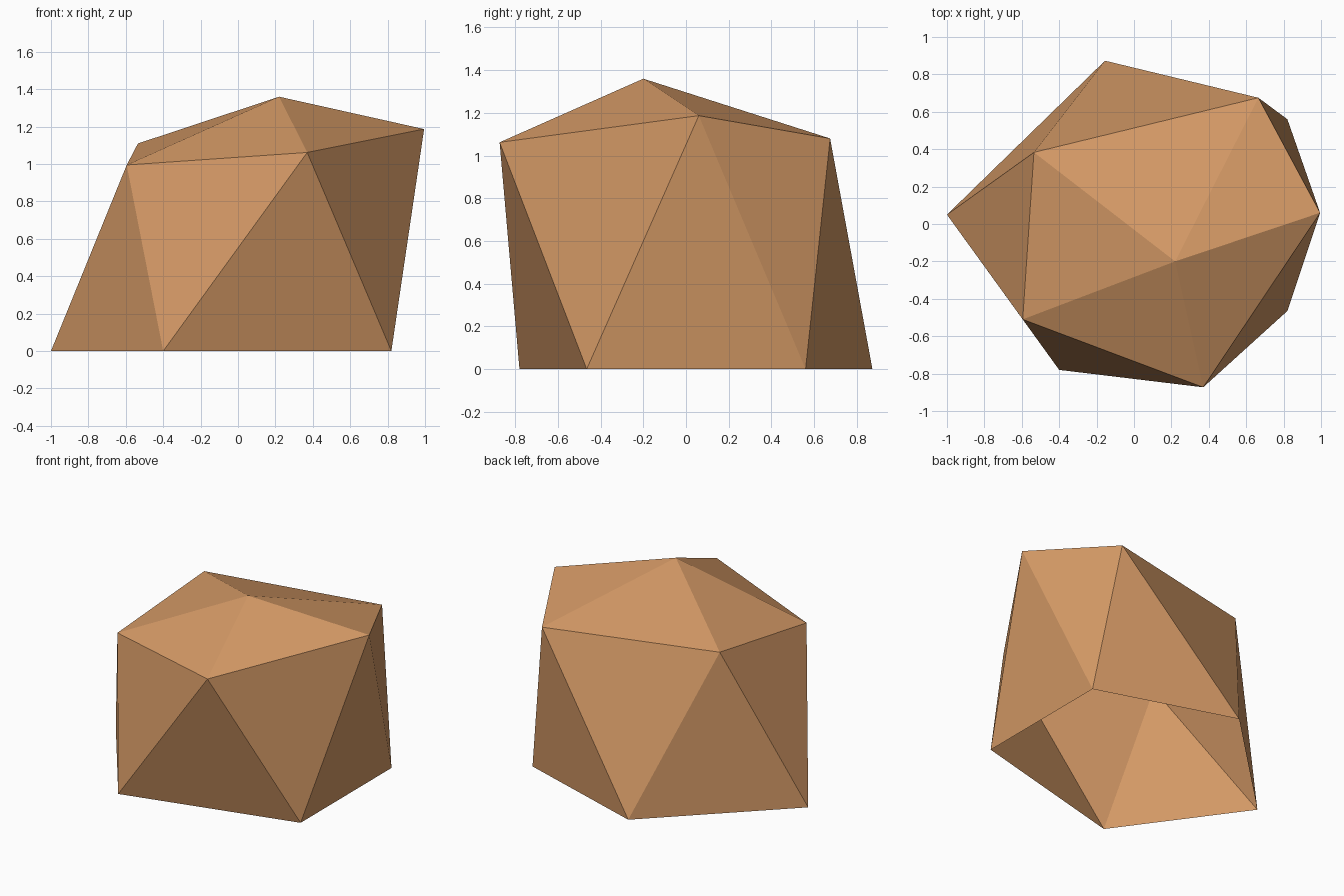
import bpy
import bmesh

if "Cube" in bpy.data.objects:
    bpy.data.objects.remove(bpy.data.objects["Cube"])

# Sandstone colour
stone = bpy.data.materials.new("sandstone")
stone.diffuse_color = (0.65, 0.315, 0.13, 1.0)
stone.use_nodes = True
stone.node_tree.nodes["Principled BSDF"].inputs["Base Color"].default_value = stone.diffuse_color

# Irregular five-sided rings (counter-clockwise) and the peak
base_ring = [(-0.40, -0.78, 0), (0.82, -0.465, 0), (0.82, 0.56, 0),
             (-0.155, 0.873, 0), (-1.0, 0.05, 0)]
shoulder_ring = [(-0.595, -0.51, 0.995), (0.37, -0.873, 1.062), (0.995, 0.06, 1.187),
                 (0.665, 0.675, 1.08), (-0.535, 0.383, 1.11)]
peak_point = (0.22, -0.20, 1.36)

bm = bmesh.new()
low = [bm.verts.new(p) for p in base_ring]
high = [bm.verts.new(p) for p in shoulder_ring]
peak = bm.verts.new(peak_point)

# Zigzag side walls and the cap; the underside stays open
for i in range(5):
    j = (i + 1) % 5
    bm.faces.new((low[i], high[j], high[i]))
    bm.faces.new((low[i], low[j], high[j]))
    bm.faces.new((high[i], high[j], peak))

# Flat-shaded rock
mesh = bpy.data.meshes.new("rock")
bm.to_mesh(mesh)
bm.free()
mesh.materials.append(stone)
rock = bpy.data.objects.new("rock", mesh)
bpy.context.collection.objects.link(rock)
